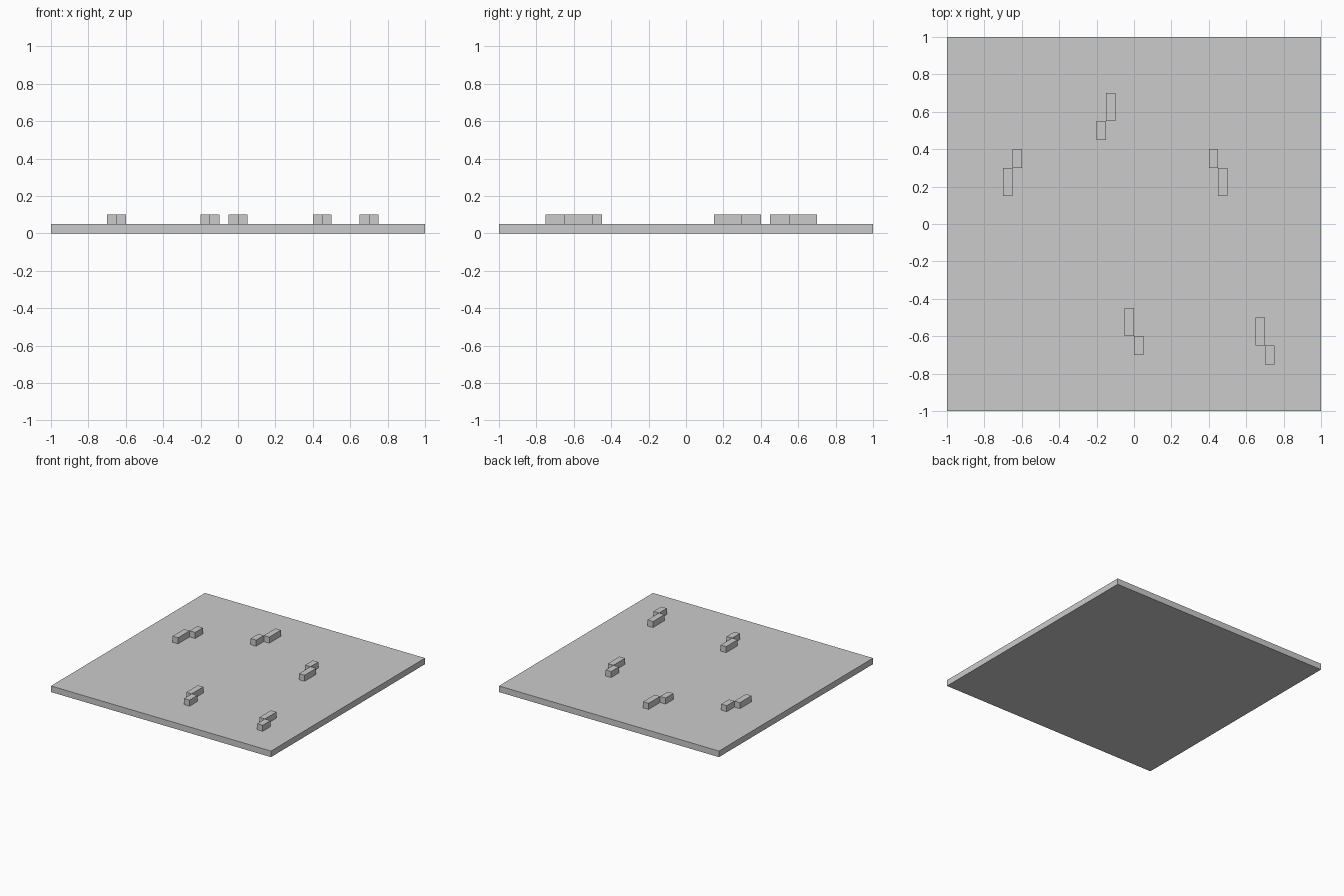
import bpy
import bmesh
from mathutils import Vector

if "Cube" in bpy.data.objects:
    bpy.data.objects.remove(bpy.data.objects["Cube"])


def box(name, lo, hi):
    """Axis-aligned box between two corners."""
    lo, hi = Vector(lo), Vector(hi)
    bm = bmesh.new()
    bmesh.ops.create_cube(bm, size=1)
    bmesh.ops.scale(bm, vec=hi - lo, verts=bm.verts)
    mesh = bpy.data.meshes.new(name)
    bm.to_mesh(mesh)
    bm.free()
    obj = bpy.data.objects.new(name, mesh)
    obj.location = (lo + hi) / 2
    bpy.context.collection.objects.link(obj)
    return obj


T = 0.05  # slab thickness, block width and block height

# Square base slab
box("base_slab", (-1, -1, 0), (1, 1, T))

# Staggered block pairs: seam x, seam y, side of the long block in x and in y
pairs = [
    (-0.15, 0.55, 1, 1),
    (-0.65, 0.30, -1, -1),
    (0.45, 0.30, 1, -1),
    (0.00, -0.60, -1, 1),
    (0.70, -0.65, -1, 1),
]


def stud(name, x, y, sx, sy, length):
    """Block growing from a seam corner towards (sx, sy)."""
    x2, y2 = x + sx * T, y + sy * length
    box(name, (min(x, x2), min(y, y2), T), (max(x, x2), max(y, y2), 2 * T))


for i, (x, y, sx, sy) in enumerate(pairs, 1):
    stud(f"long_block_{i}", x, y, sx, sy, 0.15)
    stud(f"short_block_{i}", x, y, -sx, -sy, 0.10)
